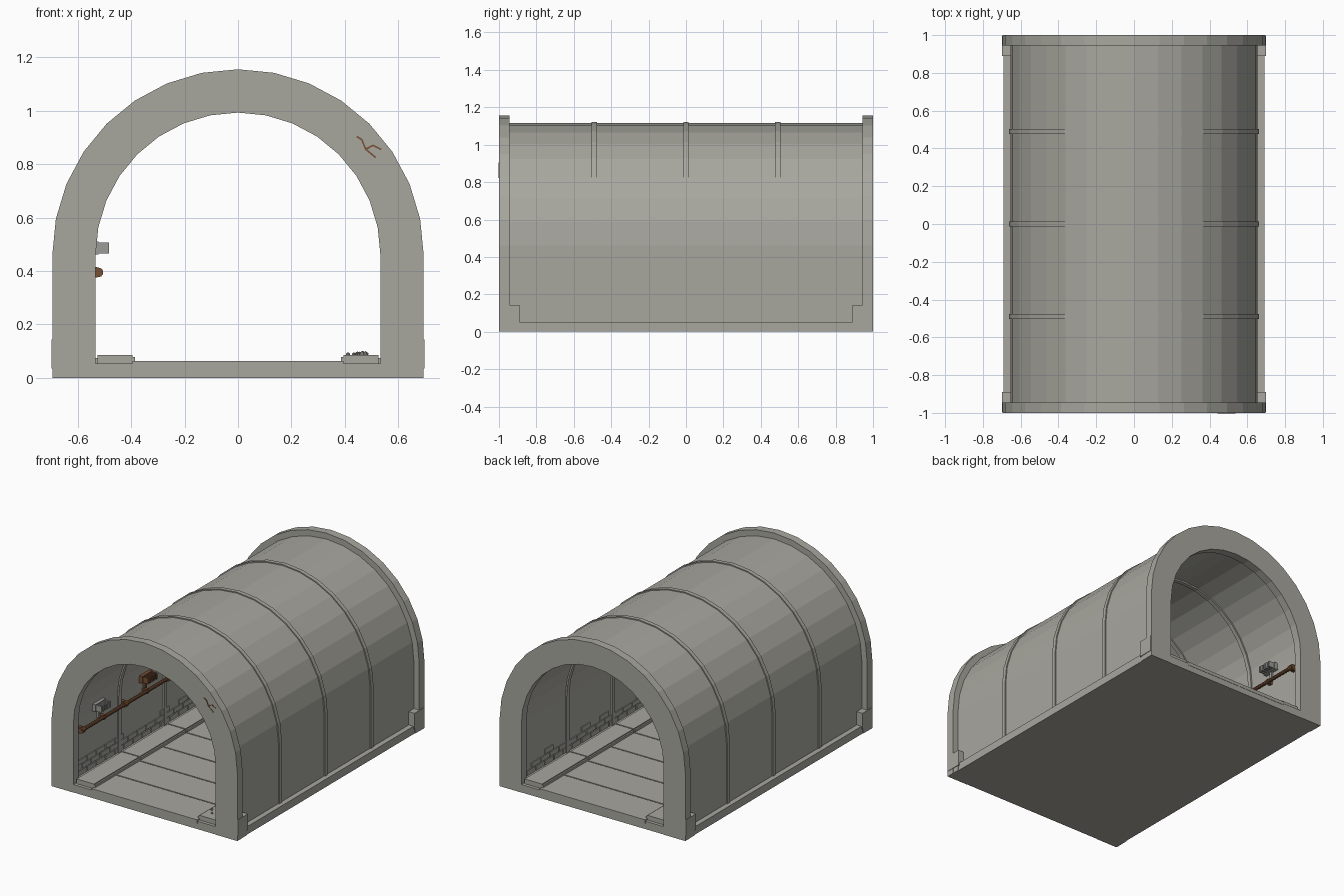
import bpy, bmesh, math, random
from mathutils import Matrix, Vector

random.seed(4)
cube = bpy.data.objects.get("Cube")
if cube:
    bpy.data.objects.remove(cube, do_unlink=True)


def material(name, rgb):
    m = bpy.data.materials.new(name)
    m.use_nodes = True
    m.diffuse_color = (*rgb, 1)
    m.node_tree.nodes["Principled BSDF"].inputs["Base Color"].default_value = (*rgb, 1)
    return m


CONCRETE = material("concrete grey", (0.39, 0.385, 0.345))
METAL = material("metal grey", (0.33, 0.33, 0.31))
RUST = material("rust brown", (0.19, 0.08, 0.035))
SPRING = 0.46   # height where the walls turn into the vault


def finish(name, bm, mat):
    bmesh.ops.recalc_face_normals(bm, faces=bm.faces)
    mesh = bpy.data.meshes.new(name)
    bm.to_mesh(mesh)
    bm.free()
    mesh.materials.append(mat)
    obj = bpy.data.objects.new(name, mesh)
    bpy.context.collection.objects.link(obj)
    return obj


def add_box(bm, lo, hi, rot=None):
    lo, hi = Vector(lo), Vector(hi)
    m = Matrix.Translation((lo + hi) / 2)
    if rot:
        m = m @ rot
    bmesh.ops.create_cube(bm, size=1, matrix=m @ Matrix.Diagonal((*(hi - lo), 1)))


def boxes(name, items, mat=CONCRETE):
    bm = bmesh.new()
    for lo, hi in items:
        add_box(bm, lo, hi)
    return finish(name, bm, mat)


def arch_line(r, base, steps=16):
    pts = [(r, base)]
    for i in range(steps + 1):
        a = math.pi * i / steps
        pts.append((r * math.cos(a), SPRING + r * math.sin(a)))
    return pts + [(-r, base)]


def arch(name, r_in, r_out, y0, y1, base):
    bm = bmesh.new()
    rings = []
    for r, y in ((r_in, y0), (r_out, y0), (r_out, y1), (r_in, y1)):
        rings.append([bm.verts.new((x, y, z)) for x, z in arch_line(r, base)])
    for k in range(4):
        a, b = rings[k], rings[(k + 1) % 4]
        for i in range(len(a) - 1):
            bm.faces.new((a[i], a[i + 1], b[i + 1], b[i]))
    for end in (0, -1):
        bm.faces.new([ring[end] for ring in rings])
    return finish(name, bm, CONCRETE)


# Vault shell, end portals and ribs
arch("tunnel_shell", 0.55, 0.655, -0.96, 0.96, 0.03)
arch("front_portal", 0.533, 0.695, -1, -0.945, 0)
arch("back_portal", 0.533, 0.695, 0.945, 1, 0)
for i, y in enumerate((-0.49, 0, 0.49)):
    arch(f"rib_{i + 1}", 0.54, 0.662, y - 0.014, y + 0.014, 0.03)

# Base slab with cross panels
boxes("base_slab", [((-0.69, -0.998, 0), (0.69, 0.998, 0.053))])
panels = []
count = 8
for i in range(count):
    y0 = -1 + 2 * i / count
    panels.append(((-0.395, y0 + (0.004 if i else 0), 0.04),
                   (0.395, y0 + 2 / count - (0.004 if i < count - 1 else 0), 0.063)))
boxes("floor_panels", panels)

for side, label in ((-1, "right"), (1, "left")):
    def sided(x0, x1, y0, y1, z0, z1):
        a, b = sorted((side * x0, side * x1))
        return (a, y0, z0), (b, y1, z1)

    # Raised walkway blocks with a narrow kerb lip
    slabs = []
    for i in range(4):
        y0 = -0.98 + 0.49 * i
        slabs.append(sided(0.395, 0.525, y0 + 0.004, y0 + 0.486, 0.05, 0.085))
        slabs.append(sided(0.385, 0.4, y0 + 0.004, y0 + 0.486, 0.05, 0.078))
    slabs.append(sided(0.52, 0.555, -0.95, 0.95, 0.05, 0.075))
    boxes(f"{label}_walkway", slabs)

    # Staggered masonry courses along the foot of the wall
    bricks = []
    for row in range(3):
        for i in range(19):
            y = -0.93 + i * 0.098 + (row % 2) * 0.045
            if y + 0.09 < 0.945 and (row < 2 or random.random() < 0.4):
                z = 0.078 + row * 0.037
                bricks.append(sided(0.544, 0.56, y, y + 0.09, z, z + 0.032))
    boxes(f"{label}_wall_bricks", bricks)

    # Corner footings outside each portal
    feet = []
    for end in (-1, 1):
        y0, y1 = sorted((end * 0.89, end * 0.996))
        feet.append(sided(0.645, 0.698, y0, y1, 0.035, 0.143))
        y0, y1 = sorted((end * 0.9, end * 1.0))
        feet.append(sided(0.68, 0.694, y0, y1, 0, 0.045))
    boxes(f"{label}_footings", feet)

# Rusty pipe along the wall, with flanges and wall clips
bm = bmesh.new()
turn = Matrix.Rotation(math.pi / 2, 4, "X")


def add_tube(y, r, length):
    bmesh.ops.create_cone(bm, cap_ends=True, segments=10, radius1=r, radius2=r, depth=length,
                          matrix=Matrix.Translation((-0.522, y, 0.395)) @ turn)


add_tube(0, 0.012, 1.88)
for i in range(5):
    y = -0.92 + 0.46 * i
    add_tube(y, 0.018, 0.035)
    add_box(bm, (-0.552, y - 0.012, 0.375), (-0.525, y + 0.012, 0.415))
for y in (-0.69, -0.23, 0.23, 0.69):
    add_box(bm, (-0.552, y - 0.012, 0.38), (-0.515, y + 0.012, 0.41))
finish("wall_pipe", bm, RUST)

# Finned wall fixtures above the pipe
for i, y in enumerate((-0.72, -0.22, 0.24, 0.7)):
    parts = [((-0.552, y - 0.055, 0.462), (-0.523, y + 0.055, 0.51)),
             ((-0.53, y - 0.045, 0.472), (-0.495, y + 0.045, 0.5))]
    for k in range(5):
        f = y - 0.05 + k * 0.022
        parts.append(((-0.525, f, 0.466), (-0.483, f + 0.012, 0.506)))
    parts.append(((-0.552, y - 0.01, 0.4), (-0.535, y + 0.01, 0.465)))
    boxes(f"wall_fixture_{i + 1}", parts, RUST if i == 1 else METAL)

# Thin crack on the front portal
bm = bmesh.new()
trunk = [(0.445, 0.903), (0.463, 0.892), (0.478, 0.856), (0.515, 0.825)]
branch = [(0.478, 0.856), (0.505, 0.87), (0.535, 0.855)]
for path in (trunk, branch):
    for (xa, za), (xb, zb) in zip(path, path[1:]):
        a, b = Vector((xa, 0, za)), Vector((xb, 0, zb))
        mid, half = (a + b) / 2, (b - a).length / 2
        mid.y = -1
        size = Vector((half + 0.001, 0.002, 0.003))
        add_box(bm, mid - size, mid + size, Matrix.Rotation(-math.atan2(zb - za, xb - xa), 4, "Y"))
finish("portal_crack", bm, RUST)

# Small rubble heap on the walkway near the front
bm = bmesh.new()
for i in range(16):
    s = random.uniform(0.007, 0.014)
    pos = Vector((random.gauss(0.46, 0.024), random.gauss(-0.84, 0.035), 0.087))
    bmesh.ops.create_icosphere(bm, subdivisions=1, radius=s, matrix=Matrix.Translation(pos)
                               @ Matrix.Rotation(random.random() * 3, 4, "Z"))
finish("rubble", bm, METAL)
